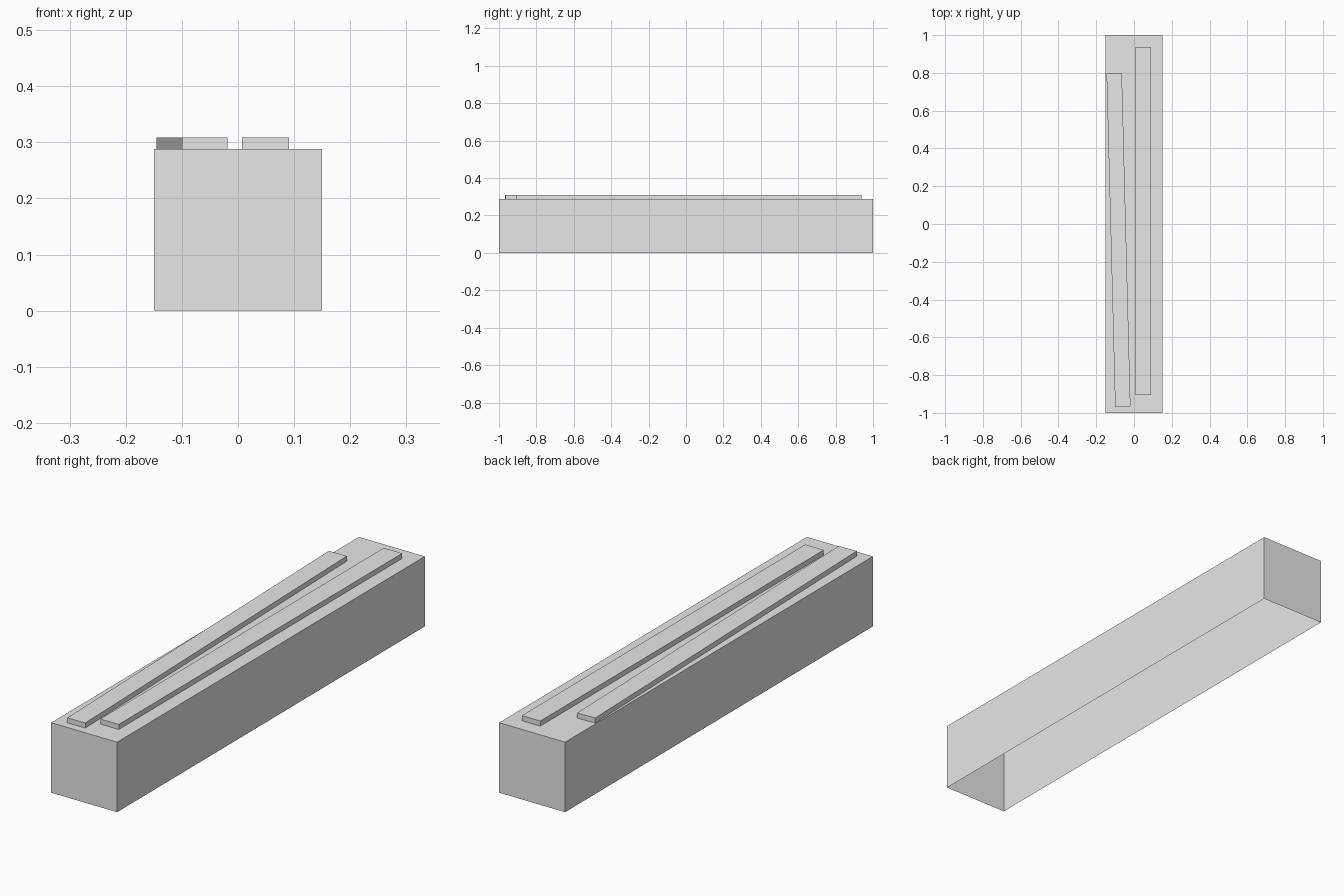
import bpy
import bmesh
import math

cube = bpy.data.objects.get("Cube")
if cube:
    bpy.data.objects.remove(cube, do_unlink=True)

# Single plain grey
GREY = (0.8, 0.8, 0.8, 1.0)
mat = bpy.data.materials.new("plain_grey")
mat.use_nodes = True
mat.diffuse_color = GREY
for node in mat.node_tree.nodes:
    if node.type == 'BSDF_PRINCIPLED':
        node.inputs["Base Color"].default_value = GREY


def open_box(name, size, base, turn=0.0):
    """Box without a floor, standing on the point base, turned about z."""
    bm = bmesh.new()
    bmesh.ops.create_cube(bm, size=1.0)
    bm.normal_update()
    floor = [f for f in bm.faces if f.normal.z < -0.5]
    bmesh.ops.delete(bm, geom=floor, context='FACES_ONLY')
    for v in bm.verts:
        v.co.z += 0.5
    bmesh.ops.scale(bm, vec=size, verts=bm.verts)
    mesh = bpy.data.meshes.new(name)
    bm.to_mesh(mesh)
    bm.free()
    mesh.materials.append(mat)
    obj = bpy.data.objects.new(name, mesh)
    obj.location = base
    obj.rotation_euler.z = math.radians(turn)
    bpy.context.collection.objects.link(obj)
    return obj


TOP = 0.288
STRIP_HEIGHT = 0.021

# Long hollow body, open underneath
open_box("body", (0.3, 2.0, TOP), (0, 0, 0))

# Two flat strips lying on top, one slightly askew
open_box("straight_strip", (0.084, 1.842, STRIP_HEIGHT), (0.049, 0.016, TOP))
open_box("tilted_strip", (0.081, 1.766, STRIP_HEIGHT), (-0.082, -0.084, TOP), 1.48)
